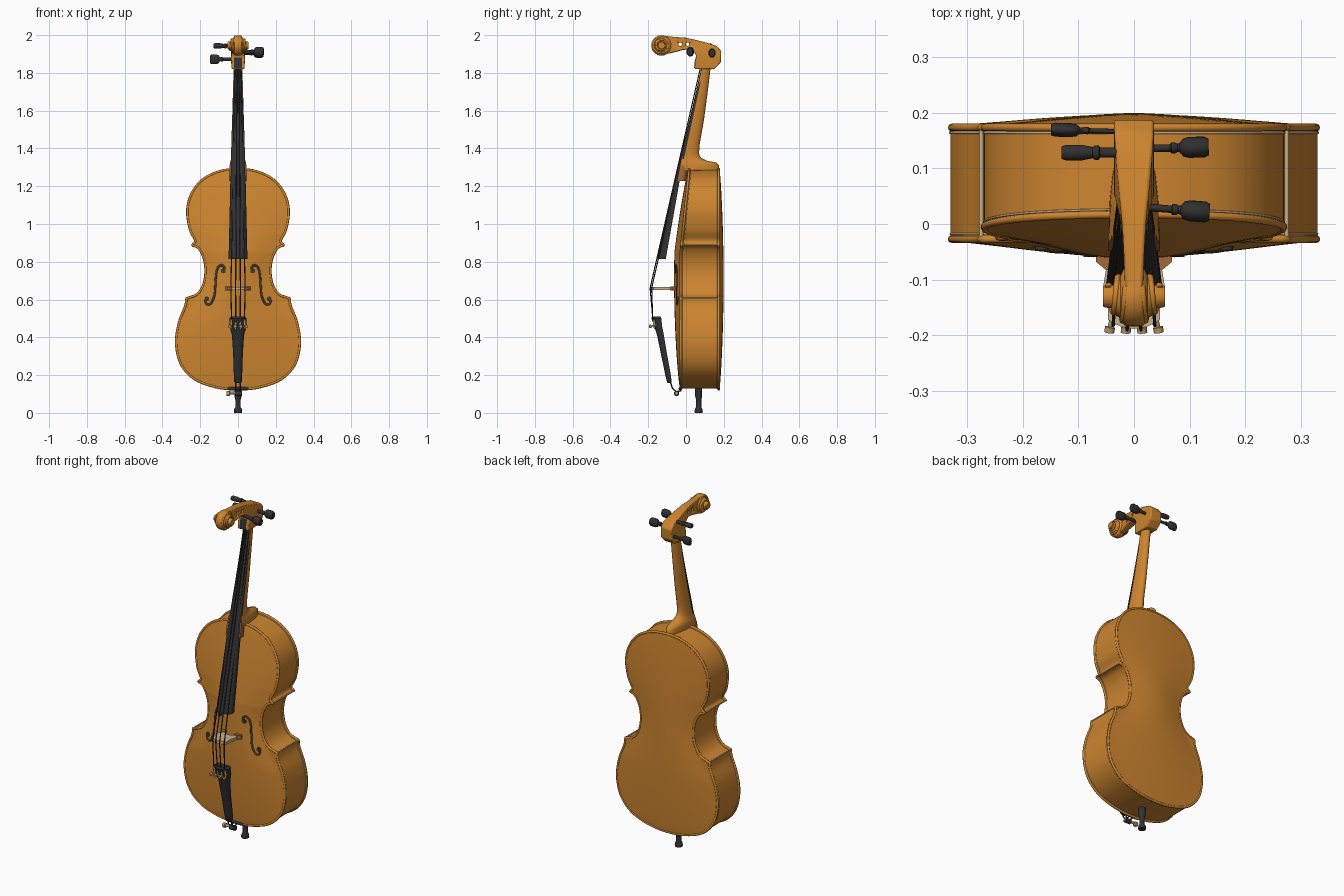
import bpy, bmesh, math
from mathutils import Vector, Matrix

cube = bpy.data.objects.get("Cube")
if cube:
    bpy.data.objects.remove(cube, do_unlink=True)


def material(name, r, g, b):
    m = bpy.data.materials.new(name)
    m.use_nodes = True
    m.diffuse_color = (r, g, b, 1)
    m.node_tree.nodes["Principled BSDF"].inputs["Base Color"].default_value = (r, g, b, 1)
    return m


WOOD = material("varnished_wood", 0.61, 0.235, 0.029)
BROWN = material("brown_wood", 0.36, 0.14, 0.04)
BLACK = material("black_wood", 0.03, 0.03, 0.03)
SHADE = material("hole_dark", 0.05, 0.04, 0.025)
PALE = material("pale_wood", 0.58, 0.43, 0.24)
BRASS = material("tuner_metal", 0.5, 0.34, 0.14)


def add_mesh(name, bm, mat, angle=40):
    me = bpy.data.meshes.new(name)
    bm.to_mesh(me)
    bm.free()
    me.materials.append(mat)
    me.shade_smooth()
    me.set_sharp_from_angle(angle=math.radians(angle))
    ob = bpy.data.objects.new(name, me)
    bpy.context.collection.objects.link(ob)
    return ob


def loft(name, rings, mat, angle=40, caps=True, matrix=None):
    """Skin a list of closed rings with equal point counts."""
    bm = bmesh.new()
    rows = [[bm.verts.new(p) for p in ring] for ring in rings]
    for a, b in zip(rows, rows[1:]):
        for i in range(len(a)):
            j = (i + 1) % len(a)
            bm.faces.new((a[i], a[j], b[j], b[i]))
    if caps:
        bm.faces.new(rows[0])
        bm.faces.new(rows[-1])
    bmesh.ops.recalc_face_normals(bm, faces=bm.faces)
    if matrix:
        bm.transform(matrix)
    return add_mesh(name, bm, mat, angle)


def lathe(name, profile, mat, loc, direction, flat=1, n=20):
    """Turned part: (radius, height) pairs along a direction."""
    rings = [[(flat * r * math.cos(2 * math.pi * i / n), r * math.sin(2 * math.pi * i / n), h)
              for i in range(n)] for r, h in profile]
    turn = Vector(direction).to_track_quat('Z', 'Y').to_matrix().to_4x4()
    return loft(name, rings, mat, matrix=Matrix.Translation(loc) @ turn)


def tube(name, pts, radius, mat, cyclic=False):
    cu = bpy.data.curves.new(name, 'CURVE')
    cu.dimensions = '3D'
    cu.bevel_depth, cu.bevel_resolution, cu.use_fill_caps = radius, 2, True
    sp = cu.splines.new('POLY')
    sp.points.add(len(pts) - 1)
    for p, co in zip(sp.points, pts):
        p.co = (*co, 1)
    sp.use_cyclic_u = cyclic
    cu.materials.append(mat)
    ob = bpy.data.objects.new(name, cu)
    bpy.context.collection.objects.link(ob)
    return ob


def smooth_path(pts, n=6, before=None, after=None):
    """Catmull-Rom curve through the points."""
    p = [Vector(q) for q in pts]
    p = [Vector(before) if before else 2 * p[0] - p[1]] + p
    p.append(Vector(after) if after else 2 * p[-1] - p[-2])
    out = []
    for a, b, c, d in zip(p, p[1:], p[2:], p[3:]):
        for k in range(n):
            t = k / n
            out.append(0.5 * (2 * b + (c - a) * t + (2 * a - 5 * b + 4 * c - d) * t ** 2
                              + (3 * b - a - 3 * c + d) * t ** 3))
    return out + [p[-2]]


# Body outline: half of it as (x, z), in three arcs meeting at sharp corners
upper = [(0, 1.29), (.1, 1.278), (.19, 1.235), (.25, 1.16), (.273, 1.07), (.258, .97), (.23, .912), (.247, .888)]
waist = [(.247, .888), (.212, .872), (.184, .82), (.174, .75), (.186, .68), (.22, .628), (.278, .606)]
lower = [(.278, .606), (.284, .565), (.317, .48), (.333, .37), (.308, .26), (.235, .18), (.12, .137), (0, .125)]
half = smooth_path(upper, before=(-.1, 1.278))[:-1] + smooth_path(waist)[:-1] + smooth_path(lower, after=(-.12, .137))
outline = half + [Vector((-p.x, p.y)) for p in half[-2:0:-1]]

# Extent of the arching: the outline without its corners
calm = smooth_path(upper[:6] + [(.222, .905)] + waist[2:5] + [(.215, .62), (.26, .555)] + lower[2:], 40,
                   (-.1, 1.278), (-.12, .137))
soft = [max(1e-4, min(p.x, min(calm, key=lambda q: abs(q.y - p.y)).x)) for p in half]


def front_edge(z):
    return -.027 + max(0, z - .85) * .1


def arch(x, i):
    t = min(1, max(0, (half[i].y - .125) / 1.165))
    return max(0, 1 - (x / soft[i]) ** 2) ** 1.3 * math.sin(math.pi * t) ** .7


def belly(x, z):
    i = min(range(len(half)), key=lambda k: abs(half[k].y - z))
    return front_edge(z) - .032 * arch(x, i)


# Arched belly and back plates with rounded rims
def plate(name, edge, height):
    bm, n = bmesh.new(), 28
    rows = []
    for i, p in enumerate(half):
        xs = [p.x * math.sin(math.pi * (k / n - .5)) for k in range(n + 1)]
        rows.append([bm.verts.new((x, edge(p.y) + height * arch(x, i), p.y)) for x in xs])
    for a, b in zip(rows, rows[1:]):
        for k in range(n):
            bm.faces.new((a[k], a[k + 1], b[k + 1], b[k]))
    bmesh.ops.remove_doubles(bm, verts=bm.verts, dist=1e-5)
    ob = add_mesh(name, bm, WOOD, 60)
    sol = ob.modifiers.new("thickness", 'SOLIDIFY')
    sol.thickness, sol.offset = .008, 0
    tube(name + "_rim", [(p.x * .982, edge(p.y), p.y) for p in outline], .007, WOOD, True)


plate("belly", front_edge, -.032)
plate("back", lambda z: .173, .022)

# Ribs, set slightly in from the plates
inset = []
for i, p in enumerate(outline):
    t = (outline[(i + 1) % len(outline)] - outline[i - 1]).normalized()
    inset.append(p + Vector((t.y, -t.x)) * .004)
loft("ribs", [[(p.x, front_edge(p.y), p.y) for p in inset], [(p.x, .173, p.y) for p in inset]], WOOD, caps=False)

# Pale seams along the plates and up the four corners
tube("back_seam", [(p.x, .164, p.y) for p in inset], .003, PALE, True)
tube("belly_seam", [(p.x, front_edge(p.y) + .009, p.y) for p in inset], .002, PALE, True)
for x, z in (waist[0], waist[-1]):
    for s in (1, -1):
        tube("corner_seam", [(s * (x - .004), front_edge(z), z), (s * (x - .004), .17, z)], .004, PALE)

# Sound holes, mirrored
f_path = [(.078, .752), (.072, .768), (.085, .782), (.105, .77), (.115, .735), (.119, .68),
          (.125, .62), (.143, .58), (.163, .574), (.173, .592), (.165, .604)]
for s, side in ((1, "left"), (-1, "right")):
    pts = smooth_path(f_path)
    tube(side + "_sound_hole", [(s * p.x, belly(p.x, p.y) - .001, p.y) for p in pts], .007, SHADE)
    for x, z in (f_path[0], f_path[-1]):
        lathe(side + "_sound_hole_eye", [(.013, 0), (.013, .008)], SHADE, (s * x, belly(x, z), z), (0, -1, 0))


def d_ring(z, w, flat, tip, e, n=12):
    """Section with a flat side and a rounded side."""
    edge = flat + (tip - flat) * e
    arc = [(w * math.cos(math.pi * k / n), edge + (tip - edge) * math.sin(math.pi * k / n), z) for k in range(n + 1)]
    return [(w, flat, z)] + arc + [(-w, flat, z)]


# Neck with heel; the foot of the heel below the shoulder is brown
neck = [(1.84, .024, .088, .132), (1.7, .026, .058, .115), (1.55, .029, .023, .095), (1.42, .033, -.008, .072),
        (1.37, .035, -.018, .069), (1.35, .037, -.022, .08), (1.335, .039, -.026, .11), (1.325, .042, -.028, .16),
        (1.312, .044, -.031, .174), (1.285, .045, -.036, .176), (1.28, .045, -.037, .02), (1.23, .045, -.047, .0)]
loft("neck", [d_ring(z, w, a, b, .15) for z, w, a, b in neck], WOOD)
loft("heel_foot", [d_ring(z, w, a, b, .5) for z, w, a, b in
                   ((1.335, .04, -.026, -.018), (1.29, .047, -.036, .012), (1.228, .047, -.048, .005))], BROWN)

# Fingerboard and nut
loft("fingerboard", [d_ring(1.825, .023, .094, .084, .4), d_ring(1.3, .039, -.021, -.043, .4),
                     d_ring(.815, .05, -.107, -.154, .4)], BLACK)
loft("nut", [d_ring(1.82, .024, .1, .078, .4), d_ring(1.835, .024, .1, .08, .4)], BLACK)

# Pegbox: sections as back y, z, front y, z, half width
sections = [(.15, 1.82, .045, 1.82, .034), (.184, 1.855, .048, 1.86, .036), (.187, 1.915, .055, 1.885, .036),
            (.165, 1.942, .048, 1.903, .035), (.12, 1.957, .036, 1.917, .032), (.05, 1.975, .012, 1.925, .026),
            (0, 1.986, -.02, 1.92, .021), (-.06, 1.99, -.065, 1.908, .018), (-.12, 1.997, -.1, 1.9, .016)]
pegbox = loft("pegbox", [[(-w, a, b), (w, a, b), (w, c, d), (-w, c, d)] for a, b, c, d, w in sections], WOOD)
bev = pegbox.modifiers.new("soft_edges", 'BEVEL')
bev.width, bev.segments = .005, 2
for y in (-.03, .008):
    cutter = lathe("hole_cutter", [(.009, -.1), (.009, .1)], WOOD, (0, y, 1.952), (1, 0, 0))
    cutter.hide_render = cutter.hide_viewport = True
    cut = pegbox.modifiers.new("string_hole", 'BOOLEAN')
    cut.operation, cut.object = 'DIFFERENCE', cutter

# Dark mouth of the pegbox, a thin plate on its front
loft("pegbox_mouth", [[(-.02, y + d, z), (.02, y + d, z), (.02, y + d + .006, z), (-.02, y + d + .006, z)]
                      for y, z, d in ((.045, 1.825, -.002), (.048, 1.86, -.002), (.054, 1.882, -.002))], BLACK)

# Scroll: narrow outer turn, wide eyes, with a spiral ridge each side
centre = (0, -.13, 1.945)
scroll = [(.018, .056), (.02, .052), (.021, .036), (.035, .032), (.038, .024), (.051, .018), (.054, .012)]
lathe("scroll", [(r, -h) for r, h in scroll] + [(r, h) for r, h in reversed(scroll)], WOOD, centre, (1, 0, 0), n=32)
for s in (1, -1):
    spiral = []
    for k in range(61):
        a, r = 1.2 + k * .2, .048 - .03 * k / 60
        spiral.append((s * (.015 + .032 * k / 60), centre[1] + r * math.cos(a), centre[2] + r * math.sin(a)))
    tube("scroll_ridge", spiral, .006, WOOD)

# Tuning pegs: side, y, z, shaft start, tilt, head radius, head flatness
for x, y, z, reach, tilt, head, flat in ((1, .135, 1.905, .02, .03, .025, .75), (1, .03, 1.912, .022, -.08, .025, .75),
                                         (-1, .166, 1.872, .035, .03, .025, .5), (-1, .128, 1.943, .016, 0, .014, 1)):
    lathe("tuning_peg", [(.009, -.02), (.009, .045), (.013, .047), (.013, .054), (.01, .058), (.011, .062),
                         (head * .85, .068), (head, .078), (head, .106), (head * .8, .114)],
          BLACK, (x * reach, y, z), (x, tilt, 0), flat)

# Bridge: arched outline cut from a thin blade, with brown feet
bridge = [(.066, -.052), (.066, -.066), (.05, -.08), (.055, -.11), (.046, -.14), (.047, -.172), (.024, -.184)]
under = [(-.035, -.058), (-.028, -.08), (0, -.095), (.028, -.08), (.035, -.058)]
shape = bridge + [(0, -.188)] + [(-x, y) for x, y in reversed(bridge)] + under
loft("bridge", [[(x, y, z) for x, y in shape] for z in (.65, .667)], PALE, 30)
for s in (1, -1):
    foot = [(.068, -.05), (.068, -.068), (.05, -.083), (.03, -.08), (.033, -.05)]
    loft("bridge_foot", [[(s * x, y, z) for x, y in foot] for z in (.647, .67)], BROWN, 30)

# Strings, with a fine tuner at the foot of each
for k in (-1.5, -.5, .5, 1.5):
    drop = .004 * k * k
    tube("string", [(k * .009, .055, 1.87), (k * .011, .076 + drop, 1.83), (k * .025, -.191 + drop, .66),
                    (k * .023, -.176, .5)], .003, BLACK)
    lathe("fine_tuner", [(.004, 0), (.004, .03), (.009, .031), (.009, .041)], BRASS,
          (k * .025, -.155, .465), (k * .12, -1, -.2), n=12)
    lathe("tuner_lever", [(.005, 0), (.007, .03), (.005, .05)], BRASS, (k * .024, -.165, .445), (0, -.1, 1), n=10)

# Tailpiece: z, half width, back y, front y
tail = [(.51, .036, -.135, -.18), (.5, .046, -.13, -.184), (.46, .045, -.127, -.168), (.41, .032, -.117, -.153),
        (.32, .026, -.102, -.134), (.2, .022, -.08, -.11), (.165, .02, -.076, -.101), (.158, .014, -.078, -.097)]
loft("tailpiece", [d_ring(z, w, a, b, .4) for z, w, a, b in tail], BLACK)

# Tail cord, saddle and clamp under the body
for s in (1, -1):
    tube("tail_cord", [(s * .01, -.085, .17), (s * .012, -.072, .13), (s * .012, -.05, .112),
                       (s * .011, -.025, .118)], .004, BLACK)
lathe("saddle", [(.007, -.055), (.009, -.04), (.009, .04), (.007, .055)], BLACK, (0, -.03, .128), (1, 0, 0))
lathe("clamp_bar", [(.007, -.045), (.007, .02)], BRASS, (0, -.05, .105), (1, 0, 0), n=12)
lathe("clamp_knob", [(.012, -.062), (.014, -.055), (.014, -.045), (.009, -.042)], BRASS, (0, -.05, .103), (1, 0, 0))
lathe("clamp_nut", [(.014, -.015), (.014, .02)], BLACK, (0, -.05, .103), (1, 0, 0), n=12)

# End pin
lathe("end_pin", [(.02, 0), (.022, .006), (.02, .02), (.014, .03), (.014, .07), (.018, .085), (.019, .13)],
      BLACK, (0, .067, 0), (0, 0, 1))
